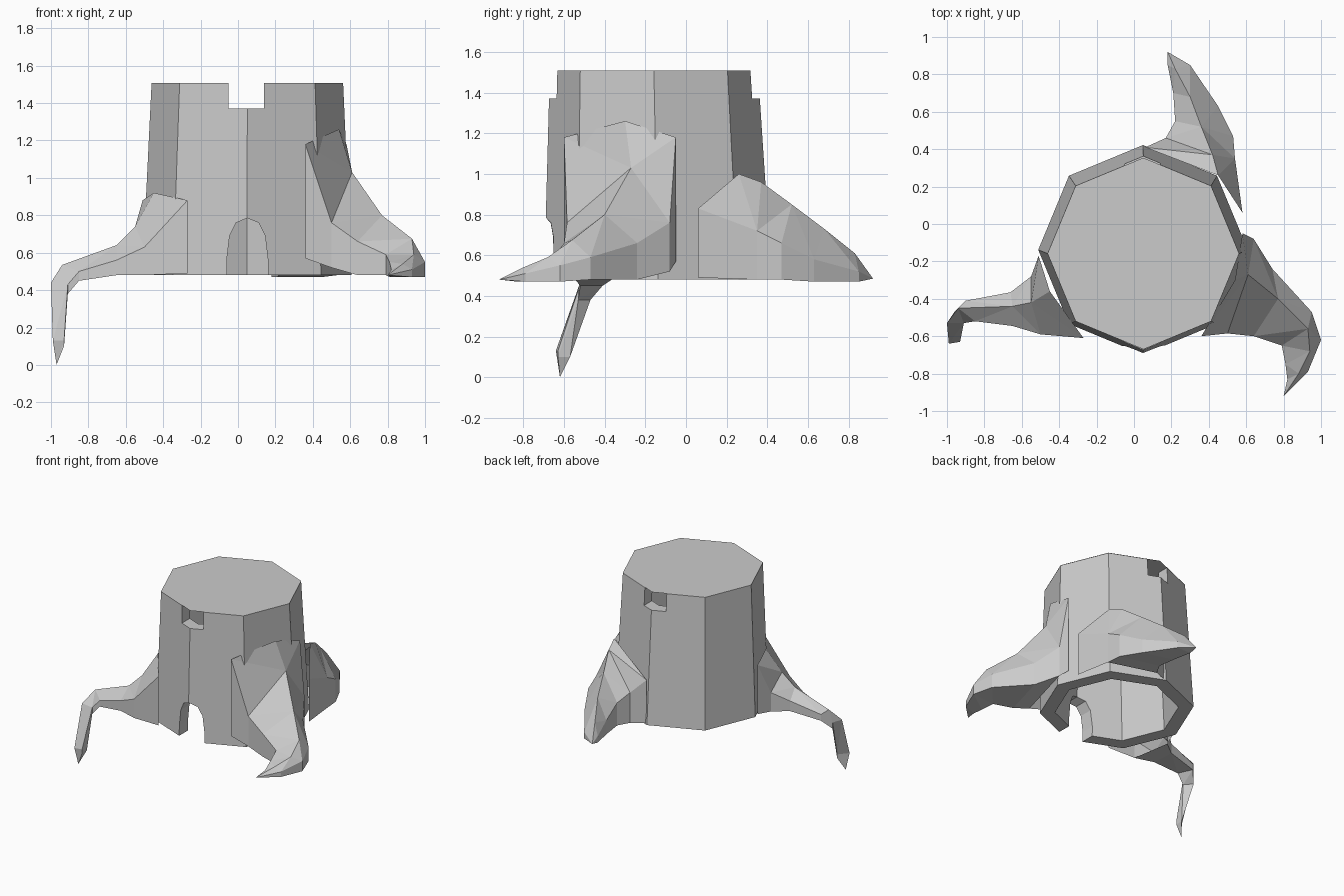
import bpy, bmesh
from math import cos, sin, pi

if "Cube" in bpy.data.objects:
    bpy.data.objects.remove(bpy.data.objects["Cube"])


def make(name, bm):
    bmesh.ops.recalc_face_normals(bm, faces=bm.faces)
    me = bpy.data.meshes.new(name)
    bm.to_mesh(me)
    bm.free()
    ob = bpy.data.objects.new(name, me)
    bpy.context.collection.objects.link(ob)
    return ob


def octagon(bm, cx, cy, r, z):
    return [bm.verts.new((cx + r * cos(i * pi / 4), cy + r * sin(i * pi / 4), z)) for i in range(8)]


def bridge(bm, a, b, skip=None):
    n = len(a)
    for i in range(n):
        j = (i + 1) % n
        if i != skip:
            bm.faces.new((a[i], a[j], b[j], b[i]))


def prism(name, outline, y0, y1):
    """Extrude an x-z outline along y."""
    bm = bmesh.new()
    a = [bm.verts.new((x, y0, z)) for x, z in outline]
    b = [bm.verts.new((x, y1, z)) for x, z in outline]
    bm.faces.new(a)
    bm.faces.new(b)
    bridge(bm, a, b)
    return make(name, bm)


def cut(ob, cutter):
    m = ob.modifiers.new("cut", 'BOOLEAN')
    m.operation = 'DIFFERENCE'
    m.solver = 'EXACT'
    m.object = cutter
    bpy.context.view_layer.objects.active = ob
    bpy.ops.object.modifier_apply(modifier=m.name)
    bpy.data.objects.remove(cutter)


# Hollow eight-sided trunk wall
bm = bmesh.new()
rings = [octagon(bm, 0.048, -0.138, 0.56, 0.48), octagon(bm, 0.05, -0.158, 0.512, 1.508),
         octagon(bm, 0.05, -0.158, 0.415, 1.508), octagon(bm, 0.048, -0.138, 0.45, 0.48)]
for i in range(4):
    bridge(bm, rings[i], rings[(i + 1) % 4])
trunk = make("trunk_wall", bm)

# Arched doorway in front, slots under the lid front and back
half = [(0.11, 0.3), (0.11, 0.56), (0.095, 0.69), (0.06, 0.76)]
arch = [(0.05 + x, z) for x, z in half] + [(0.05, 0.785)] + [(0.05 - x, z) for x, z in reversed(half)]
cut(trunk, prism("door_cutter", arch, -1.0, -0.3))
cut(trunk, prism("slot_cutter", [(-0.05, 1.37), (0.14, 1.37), (0.14, 1.7), (-0.05, 1.7)], -1, 1))

# Thin flat lid
bm = bmesh.new()
bm.faces.new(octagon(bm, 0.05, -0.158, 0.512, 1.51))
make("trunk_lid", bm)


# Roots: each station is side a (x,y), side b (x,y), crest (x,y,z), shoulder z, base z
# (open where they meet the trunk)
def root(name, stations, tip):
    bm = bmesh.new()
    prev = None
    for k, (ax, ay, bx, by, cx, cy, cz, zs, zb) in enumerate(stations):
        ring = [bm.verts.new(p) for p in ((ax, ay, zs), (cx, cy, cz), (bx, by, zs),
                                          (bx, by, zb), (ax, ay, zb))]
        if prev:
            bridge(bm, prev, ring, skip=3 if k == 1 else None)
        prev = ring
    t = bm.verts.new(tip)
    for i in range(5):
        bm.faces.new((prev[i], prev[(i + 1) % 5], t))
    bmesh.ops.triangulate(bm, faces=bm.faces)
    return make(name, bm)


root("left_root", [
    (-0.51, -0.17, -0.27, -0.61, -0.45, -0.36, 0.92, 0.88, 0.49),
    (-0.55, -0.28, -0.50, -0.59, -0.55, -0.42, 0.74, 0.63, 0.48),
    (-0.66, -0.365, -0.65, -0.545, -0.65, -0.44, 0.64, 0.56, 0.48),
    (-0.90, -0.41, -0.85, -0.52, -0.94, -0.45, 0.535, 0.50, 0.45),
    (-0.96, -0.47, -0.91, -0.53, -1.0, -0.53, 0.44, 0.43, 0.38),
    (-0.93, -0.57, -0.93, -0.63, -0.99, -0.64, 0.13, 0.13, 0.10),
], (-0.97, -0.62, 0.0))

root("right_root", [
    (0.58, -0.05, 0.36, -0.60, 0.54, -0.30, 1.26, 1.18, 0.57),
    (0.64, -0.08, 0.50, -0.585, 0.61, -0.27, 1.03, 0.76, 0.52),
    (0.74, -0.24, 0.64, -0.60, 0.77, -0.40, 0.80, 0.66, 0.48),
    (0.95, -0.47, 0.79, -0.65, 0.93, -0.56, 0.675, 0.59, 0.48),
    (1.0, -0.62, 0.81, -0.75, 0.94, -0.68, 0.59, 0.55, 0.47),
    (0.93, -0.79, 0.82, -0.83, 0.88, -0.80, 0.54, 0.51, 0.47),
], (0.80, -0.92, 0.48))

root("back_root", [
    (0.58, 0.06, 0.06, 0.41, 0.45, 0.26, 1.0, 0.83, 0.49),
    (0.54, 0.35, 0.17, 0.46, 0.42, 0.37, 0.96, 0.72, 0.48),
    (0.53, 0.47, 0.22, 0.55, 0.36, 0.52, 0.85, 0.66, 0.48),
    (0.45, 0.63, 0.21, 0.70, 0.30, 0.68, 0.73, 0.58, 0.47),
    (0.30, 0.85, 0.18, 0.85, 0.22, 0.83, 0.61, 0.52, 0.47),
], (0.18, 0.92, 0.485))
